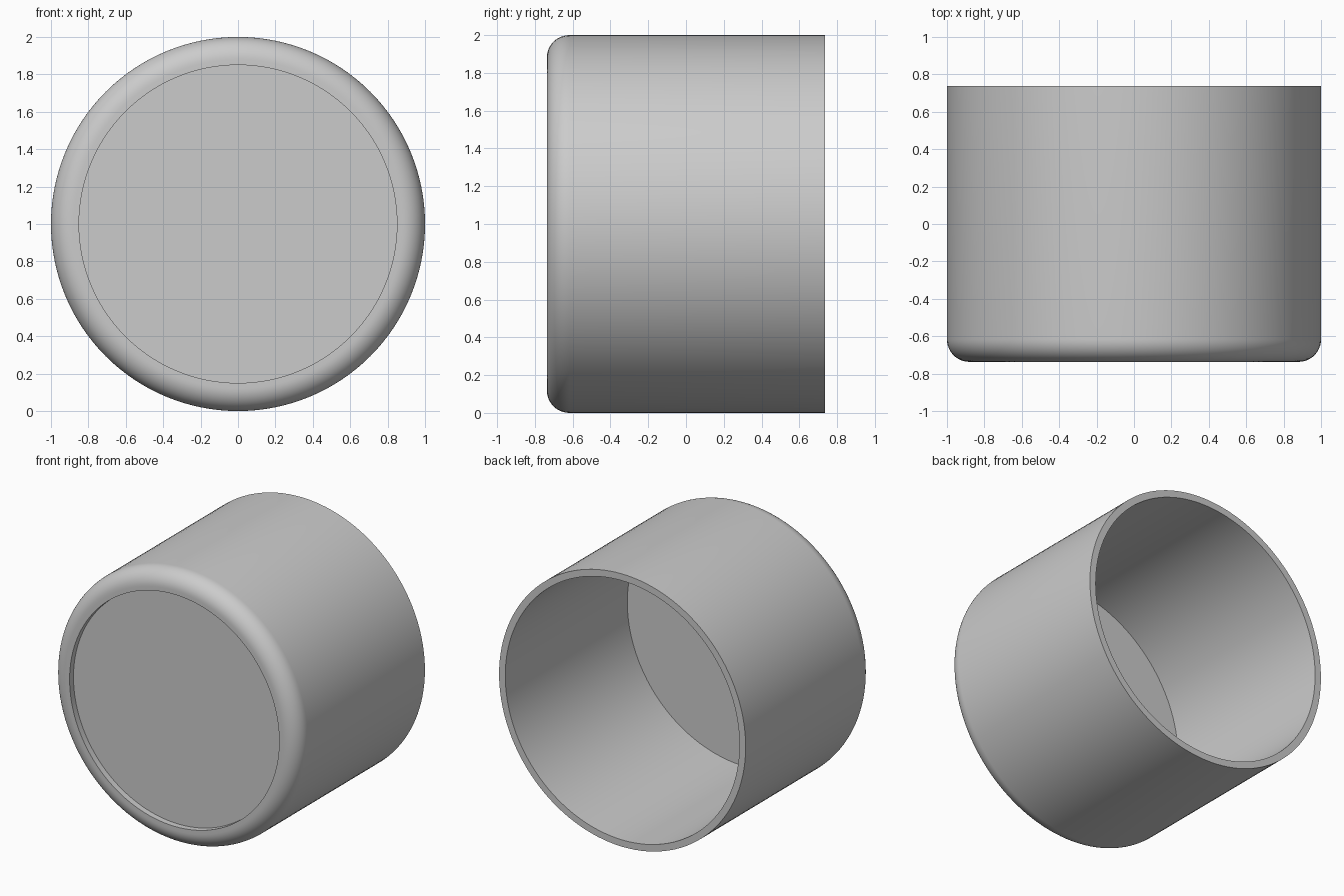
import bpy, bmesh
from math import sin, cos, pi, radians

cube = bpy.data.objects.get("Cube")
if cube:
    bpy.data.objects.remove(cube, do_unlink=True)

SEGMENTS = 128
HALF = 0.737      # half of the length along y
FILLET = 0.12     # rounded front edge
WALL = 0.05

# One flat colour
grey = bpy.data.materials.new("light_grey")
grey.use_nodes = True
colour = (0.6, 0.6, 0.6, 1)
grey.diffuse_color = colour
grey.node_tree.nodes["Principled BSDF"].inputs["Base Color"].default_value = colour


def lathe(name, profile):
    """Revolve (radius, y) points round the y axis and cap both ends."""
    bm = bmesh.new()
    angles = [2 * pi * i / SEGMENTS for i in range(SEGMENTS)]
    rings = [[bm.verts.new((r * cos(a), y, r * sin(a))) for a in angles]
             for r, y in profile]
    for a, b in zip(rings, rings[1:]):
        for i in range(SEGMENTS):
            j = (i + 1) % SEGMENTS
            bm.faces.new((a[i], a[j], b[j], b[i]))
    bm.faces.new(rings[0])
    bm.faces.new(rings[-1])
    bmesh.ops.recalc_face_normals(bm, faces=bm.faces[:])
    mesh = bpy.data.meshes.new(name)
    bm.to_mesh(mesh)
    bm.free()
    mesh.materials.append(grey)
    obj = bpy.data.objects.new(name, mesh)
    bpy.context.collection.objects.link(obj)
    obj.location.z = 1
    bpy.ops.object.select_all(action='DESELECT')
    obj.select_set(True)
    bpy.context.view_layer.objects.active = obj
    bpy.ops.object.shade_smooth_by_angle(angle=radians(30))
    return obj


# Hollow cap: recessed front disc, rounded lip, outer wall, open back, inner floor
recess = [(0.85, 0.045 - HALF), (0.85, -HALF)]
rounded = [(1 - FILLET + FILLET * sin(t), FILLET - HALF - FILLET * cos(t))
           for t in (pi / 2 * k / 12 for k in range(13))]
back = [(1, HALF), (1 - WALL, HALF), (1 - WALL, 0.06 - HALF)]
lathe("cap_shell", recess + rounded + back)
